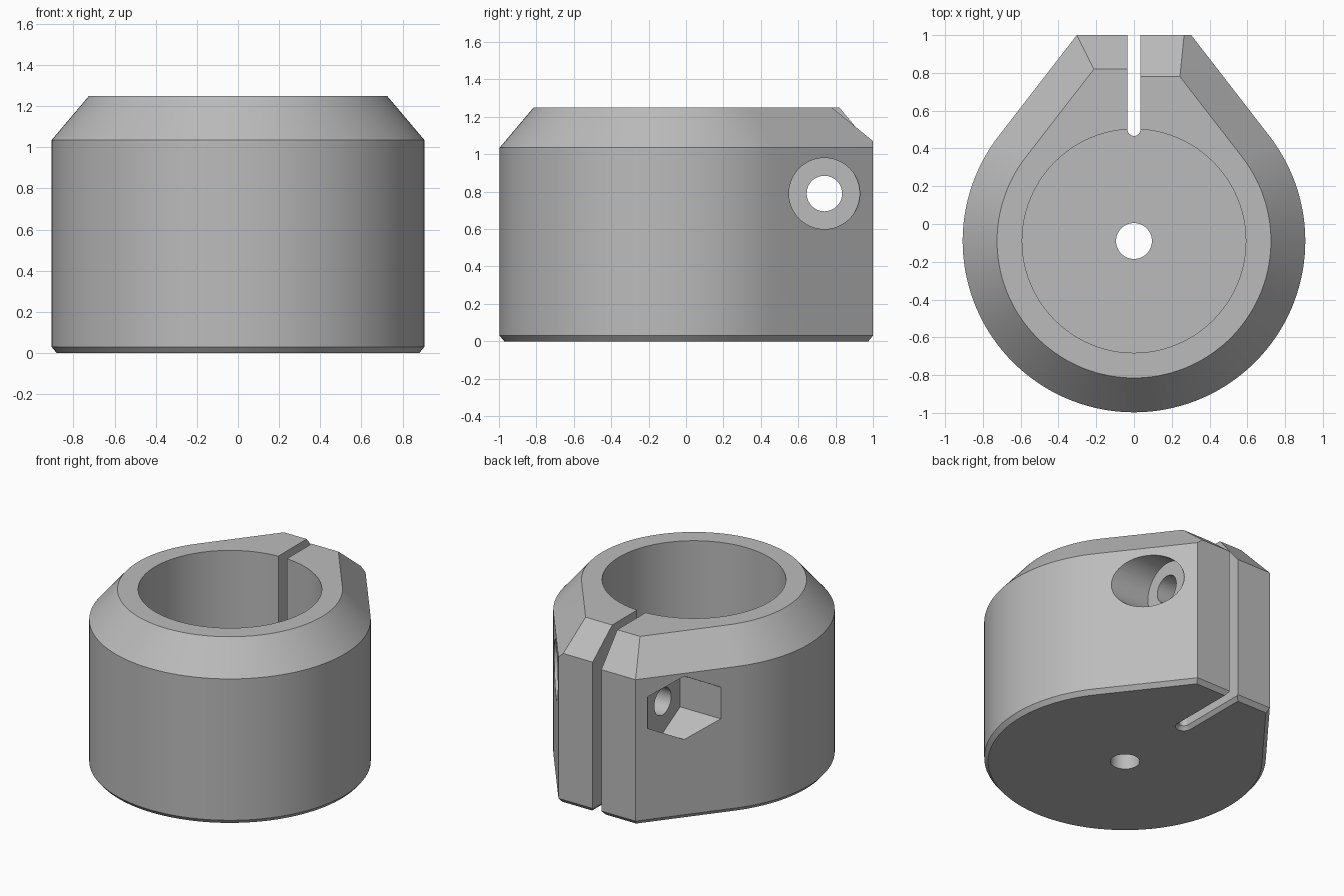
import bpy, bmesh
from math import sin, cos, pi, atan2, acos, hypot, radians

cube = bpy.data.objects.get("Cube")
if cube:
    bpy.data.objects.remove(cube, do_unlink=True)

CY = -0.09          # centre of the round part
R = 0.907           # outer radius
HALF = 0.303        # half width of the flat back
SCREW_Y, SCREW_Z = 0.74, 0.79

# direction of the straight flanks, tangent to the round part
reach = hypot(HALF, 1 - CY)
TANGENT = atan2(HALF, 1 - CY) + acos(R / reach)

grey = bpy.data.materials.new("plain grey")
grey.use_nodes = True
grey.diffuse_color = (0.5, 0.5, 0.5, 1)
grey.node_tree.nodes["Principled BSDF"].inputs["Base Color"].default_value = (0.5, 0.5, 0.5, 1)


def loft(name, rings):
    """Skin a stack of equal rings and cap both ends."""
    bm = bmesh.new()
    rows = [[bm.verts.new(p) for p in ring] for ring in rings]
    n = len(rows[0])
    for a, b in zip(rows, rows[1:]):
        for i in range(n):
            j = (i + 1) % n
            bm.faces.new((a[i], a[j], b[j], b[i]))
    bm.faces.new(rows[0][::-1])
    bm.faces.new(rows[-1])
    bmesh.ops.recalc_face_normals(bm, faces=bm.faces)
    mesh = bpy.data.meshes.new(name)
    bm.to_mesh(mesh)
    bm.free()
    mesh.materials.append(grey)
    obj = bpy.data.objects.new(name, mesh)
    bpy.context.collection.objects.link(obj)
    return obj


def teardrop(z, inset, back_left, back_right, steps=96):
    """Round front, tangent flanks and a flat back; the back depth may differ per side."""
    r = R - inset
    pts = []
    for i in range(steps + 1):
        a = TANGENT + (2 * pi - 2 * TANGENT) * i / steps
        pts.append((r * sin(a), CY + r * cos(a), z))
    corner = lambda y: (r - (y - CY) * cos(TANGENT)) / sin(TANGENT)
    pts += [(-corner(back_right), back_right, z), (-0.01, back_right, z),
            (0.01, back_left, z), (corner(back_left), back_left, z)]
    return pts


def upright(r, z0, z1, n=96):
    return [[(r * cos(2 * pi * i / n), CY + r * sin(2 * pi * i / n), z)
             for i in range(n)] for z in (z0, z1)]


def sideways(r, x0, x1, n=48):
    """Prism along x, with a corner pointing up."""
    return [[(x, SCREW_Y + r * sin(2 * pi * i / n), SCREW_Z + r * cos(2 * pi * i / n))
             for i in range(n)] for x in (x0, x1)]


def slit(w, z, n=12):
    """Slot outline with a rounded inner end."""
    arc = [(w * cos(pi + pi * i / n), 0.5 + w * sin(pi + pi * i / n), z) for i in range(n + 1)]
    return arc + [(w, 1.2, z), (-w, 1.2, z)]


# clamp body: bottom chamfer, wall, sloped shoulder
body = loft("clamp_body", [
    teardrop(0, 0.025, 0.975, 0.975),
    teardrop(0.03, 0, 1, 1),
    teardrop(1.035, 0, 1, 1),
    teardrop(1.07, 0.03, 1, 0.97),
    teardrop(1.25, 0.182, 0.78, 0.82),
])

# bore, floor hole, slit, screw hole, screw head seat and nut pocket
cutters = [
    loft("bore_cutter", upright(0.592, 0.2, 1.5)),
    loft("floor_hole_cutter", upright(0.095, -0.2, 0.4, 48)),
    loft("slit_cutter", [slit(0.06, -0.005), slit(0.034, 0.025), slit(0.034, 1.5)]),
    loft("screw_hole_cutter", sideways(0.095, -1.2, 1.2)),
    loft("screw_head_cutter", sideways(0.19, 0.345, 1.2)),
    loft("nut_cutter", sideways(0.225, -1.2, -0.335, 6)),
]
bpy.context.view_layer.objects.active = body
for cutter in cutters:
    cutter.hide_render = True
    mod = body.modifiers.new(cutter.name, "BOOLEAN")
    mod.operation = "DIFFERENCE"
    mod.solver = "EXACT"
    mod.object = cutter
    bpy.ops.object.modifier_apply(modifier=mod.name)
    bpy.data.objects.remove(cutter, do_unlink=True)

# smooth round walls, crisp edges
bpy.ops.object.select_all(action="DESELECT")
body.select_set(True)
bpy.ops.object.shade_smooth_by_angle(angle=radians(20))
